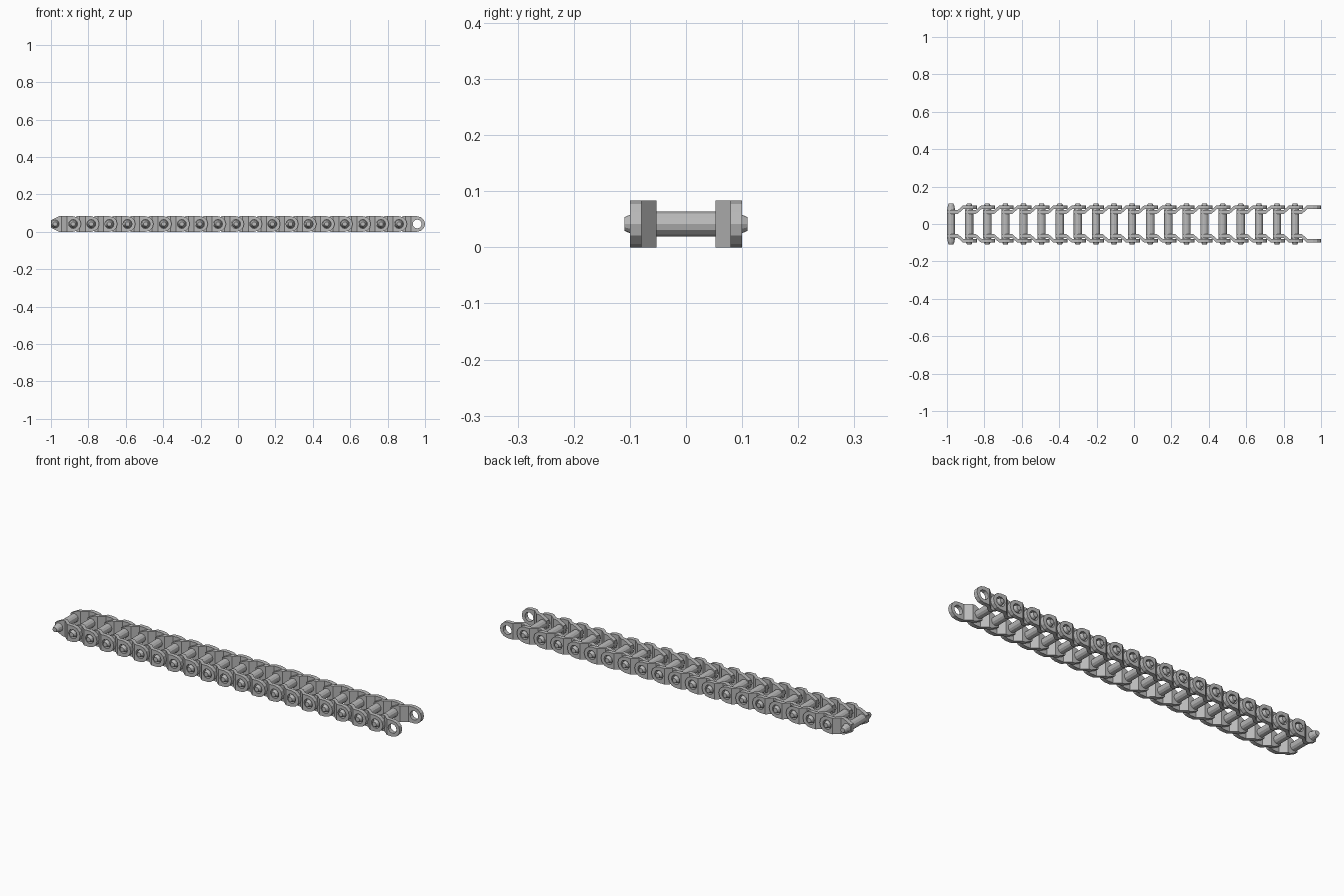
import bpy, bmesh
from math import sin, cos, pi
from mathutils import Vector, Matrix

cube = bpy.data.objects.get("Cube")
if cube:
    bpy.data.objects.remove(cube)

PITCH = 0.0968          # distance between pins
COUNT = 20
FIRST_X = -0.978
MID_Z = 0.0415
HALF_H = 0.0415
EYE_R = 0.0425
HOLE_R = 0.024
INNER_Y, OUTER_Y, THICK = 0.053, 0.079, 0.021
BEND_START, BEND_END = 0.035, 0.065

steel = bpy.data.materials.new("steel grey")
steel.use_nodes = True
steel.diffuse_color = (0.5, 0.5, 0.5, 1)
steel.node_tree.nodes["Principled BSDF"].inputs["Base Color"].default_value = (0.5, 0.5, 0.5, 1)


def finish(name, bm):
    """Turn a bmesh into an object repeated along the chain."""
    bmesh.ops.recalc_face_normals(bm, faces=bm.faces)
    mesh = bpy.data.meshes.new(name)
    bm.to_mesh(mesh)
    bm.free()
    mesh.materials.append(steel)
    obj = bpy.data.objects.new(name, mesh)
    bpy.context.collection.objects.link(obj)
    obj.location = (FIRST_X, 0, MID_Z)
    return obj


def repeat(obj):
    arr = obj.modifiers.new("repeat", "ARRAY")
    arr.count = COUNT
    arr.use_relative_offset = False
    arr.use_constant_offset = True
    arr.constant_offset_displace = (PITCH, 0, 0)


def add_face(bm, points):
    bm.faces.new([bm.verts.new((x, 0, z)) for x, z in points])


# Cranked side plate: flat outline first, then thickness, then the bend
bm = bmesh.new()
hole, rim = [], []
for i in range(12):
    a = i * pi / 6
    hole.append((PITCH + HOLE_R * cos(a), HOLE_R * sin(a)))
    z = HALF_H * sin(a)
    if 4 <= i <= 8:                     # straight side joining the bend
        if i in (4, 8):
            z = HALF_H if i == 4 else -HALF_H
        rim.append((BEND_END, z))
    else:
        rim.append((PITCH + EYE_R * cos(a), z))
for i in range(12):
    j = (i + 1) % 12
    add_face(bm, [hole[i], rim[i], rim[j], hole[j]])
add_face(bm, [(BEND_START, -HALF_H), (BEND_START, HALF_H)] + rim[4:9])
add_face(bm, [(-0.022, -0.02), (-0.022, 0.02), (0.02, HALF_H),
              (BEND_START, HALF_H), (BEND_START, -HALF_H), (0.02, -HALF_H)])
bmesh.ops.remove_doubles(bm, verts=bm.verts, dist=1e-5)
bmesh.ops.recalc_face_normals(bm, faces=bm.faces)
ext = bmesh.ops.extrude_face_region(bm, geom=bm.faces[:], use_keep_orig=True)
bmesh.ops.translate(bm, vec=(0, THICK, 0),
                    verts=[g for g in ext["geom"] if isinstance(g, bmesh.types.BMVert)])
for v in bm.verts:
    t = (v.co.x - BEND_START) / (BEND_END - BEND_START)
    v.co.y += INNER_Y + (OUTER_Y - INNER_Y) * min(max(t, 0), 1)
plates = finish("side_plates", bm)
mirror = plates.modifiers.new("both sides", "MIRROR")
mirror.use_axis = (False, True, False)
mirror.use_mirror_merge = False
repeat(plates)

# Roller pin with tapered ends
bm = bmesh.new()
half = [(0.074, 0.022), (0.1, 0.0165), (0.11, 0.012)]
profile = [(-y, r) for y, r in reversed(half)] + half
rings = []
for y, r in profile:
    rings.append([bm.verts.new((r * cos(k * pi / 6), y, r * sin(k * pi / 6))) for k in range(12)])
for a, b in zip(rings, rings[1:]):
    for k in range(12):
        n = (k + 1) % 12
        bm.faces.new([a[k], a[n], b[n], b[k]])
bm.faces.new(rings[0])
bm.faces.new(rings[-1])
repeat(finish("roller_pins", bm))
